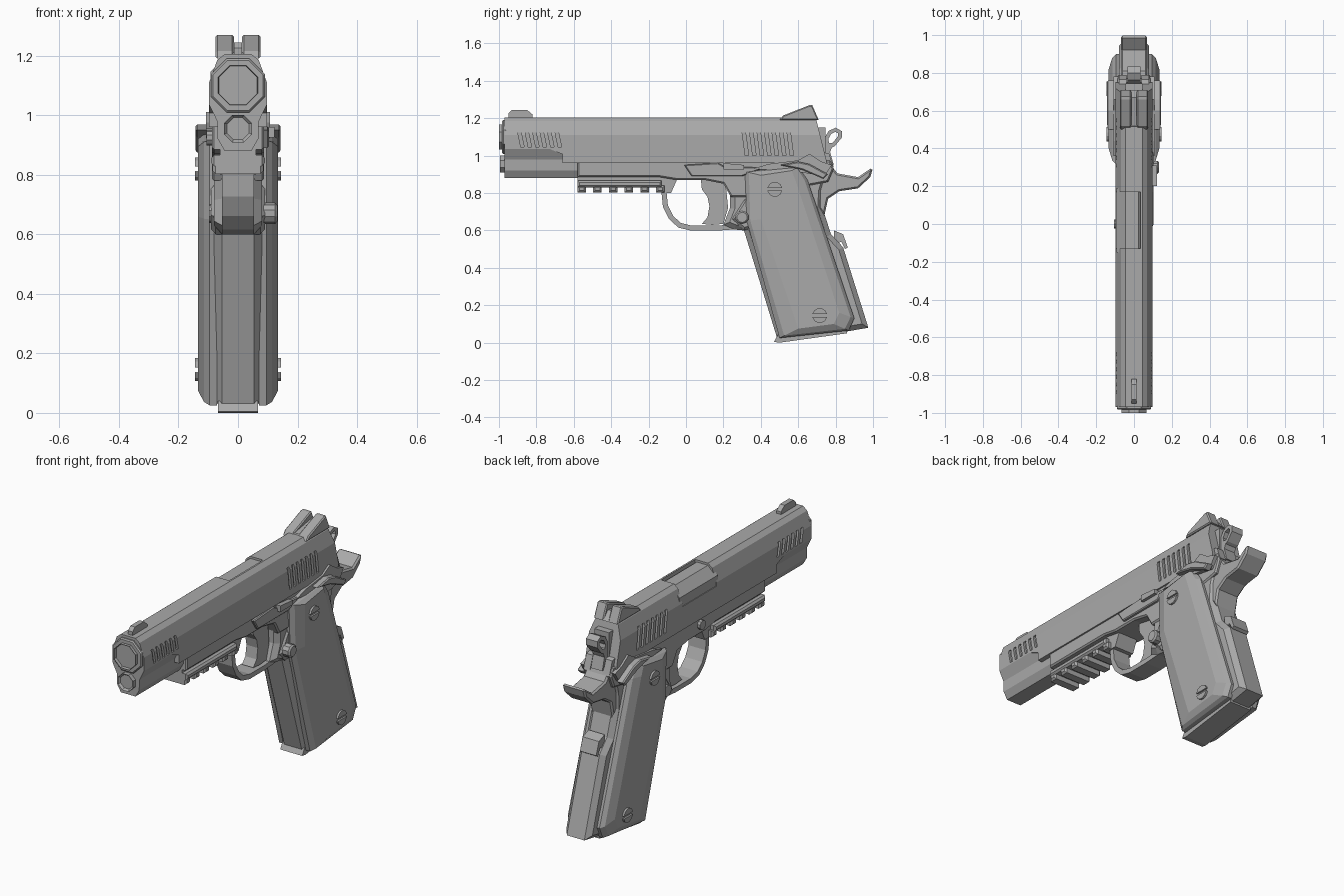
import bpy, bmesh, math
from mathutils import Vector

cube = bpy.data.objects.get("Cube")
if cube:
    bpy.data.objects.remove(cube)

metal = bpy.data.materials.new("plain_grey")
metal.use_nodes = True
GREY = (0.4, 0.4, 0.4, 1)
metal.diffuse_color = GREY
metal.node_tree.nodes["Principled BSDF"].inputs["Base Color"].default_value = GREY


def finish(name, bm, mirror=False):
    bmesh.ops.recalc_face_normals(bm, faces=bm.faces)
    mesh = bpy.data.meshes.new(name)
    bm.to_mesh(mesh)
    bm.free()
    mesh.materials.append(metal)
    ob = bpy.data.objects.new(name, mesh)
    bpy.context.collection.objects.link(ob)
    if mirror:
        ob.modifiers.new("Mirror", 'MIRROR').use_mirror_merge = False
    return ob


def place(p, d, axis):
    return (d, p[0], p[1]) if axis == 'X' else (p[0], d, p[1])


def add_loft(bm, rings, axis='X'):
    """Join matching outlines at successive depths, closing both ends."""
    loops = [[bm.verts.new(place(p, d, axis)) for p in pts] for pts, d in rings]
    n = len(loops[0])
    for a, b in zip(loops, loops[1:]):
        for i in range(n):
            j = (i + 1) % n
            bm.faces.new((a[i], a[j], b[j], b[i]))
    return bm.faces.new(loops[0]), bm.faces.new(loops[-1])


def prism(name, pts, a, b, axis='X', chamfer=0, mirror=False, recess=None):
    bm = bmesh.new()
    caps = add_loft(bm, [(pts, a), (pts, b)], axis)
    bmesh.ops.recalc_face_normals(bm, faces=bm.faces)
    if chamfer:
        edges = list({e for f in caps for e in f.edges})
        bmesh.ops.bevel(bm, geom=edges, offset=chamfer, segments=1,
                        affect='EDGES', clamp_overlap=True)
    if recess:
        rim, depth = recess
        bmesh.ops.inset_individual(bm, faces=[caps[0]], thickness=rim)
        bmesh.ops.translate(bm, verts=caps[0].verts,
                            vec=Vector(place((0, 0), depth, axis)))
    return finish(name, bm, mirror)


def ngon(c, r, n=8, rz=None):
    return [(c[0] + r * math.cos(math.tau * (i + .5) / n),
             c[1] + (rz or r) * math.sin(math.tau * (i + .5) / n)) for i in range(n)]


def box(a, b, c, d):
    return [(a, c), (b, c), (b, d), (a, d)]


def sym(half):
    return half + [(-x, z) for x, z in reversed(half)]


def band(name, path, thick, half, closed=False):
    """Flat strip following a path in the side plane."""
    bm = bmesh.new()
    rows = [[bm.verts.new((x, *p)) for x in (-half, half)] for p in path]
    if closed:
        rows.append(rows[0])
    for a, b in zip(rows, rows[1:]):
        bm.faces.new((a[0], a[1], b[1], b[0]))
    ob = finish(name, bm)
    mod = ob.modifiers.new("Thickness", 'SOLIDIFY')
    mod.thickness, mod.offset, mod.use_even_offset = thick, 0, True


def cut(ob, cutter):
    cutter.hide_render = True
    mod = ob.modifiers.new("Cut", 'BOOLEAN')
    mod.operation, mod.solver, mod.object = 'DIFFERENCE', 'EXACT', cutter
    bpy.context.view_layer.objects.active = ob
    bpy.ops.object.modifier_apply(modifier=mod.name)
    bpy.data.objects.remove(cutter)


# Slide: full-width body and a front with tucked-in lower housing
crown = [(.045, 1.205), (.07, 1.185), (.097, 1.11)]
slide = prism("slide", sym(crown + [(.097, .96)]), -.66, .75, 'Y')
nose = prism("slide_nose", sym(crown + [(.097, 1.035), (.07, .98), (.068, .92), (.045, .88)]),
             -.97, -.58, 'Y')
prism("slide_cheek", [(-.74, 1.04), (-.58, .975), (-.58, 1.04)], -.097, .097)

# Gripping grooves on both sides, slanted slightly
for ob, start, count in ((slide, .30, 7), (nose, -.90, 6)):
    bm = bmesh.new()
    for i in range(count):
        y = start + i * .04
        slot = [(y, 1.125), (y + .018, 1.125), (y + .035, 1.0), (y + .017, 1.0)]
        if ob == nose:
            slot = [(p, max(z, 1.045)) for p, z in slot]
        for s in (-1, 1):
            add_loft(bm, [(slot, s * .084), (slot, s * .2)])
    cut(ob, finish("groove_cutter", bm))

# Ejection opening with barrel inside, and slanted slide rear
port = [(-.13, 1.09), (.17, 1.09), (.17, 1.3), (-.13, 1.3)]
cut(slide, prism("port_cutter", port, -.2, .035))
cut(slide, prism("rear_cutter", [(.69, 1.22), (.8, 1.22), (.8, .9), (.77, .9)], -.2, .2))
prism("barrel_hood", ngon((-.01, 1.11), .09, 8, .09), -.15, .19, 'Y')
prism("firing_plate", box(-.045, .045, .97, 1.15), .70, .745, 'Y')

# Muzzle
prism("bushing_flange", ngon((0, 1.1), .098), -.983, -.96, 'Y', .006)
prism("barrel_muzzle", ngon((0, 1.1), .072), -1, -.96, 'Y', recess=(.02, .15))
prism("spring_plug", ngon((0, .955), .05), -.995, -.96, 'Y', recess=(.01, .012))

# Sights
prism("front_sight_base", [(-.95, 1.2), (-.95, 1.225), (-.93, 1.245), (-.85, 1.245),
                           (-.82, 1.22), (-.82, 1.2)], -.014, .014)
prism("rear_sight_ear", [(.5, 1.19), (.52, 1.215), (.66, 1.27), (.675, 1.27), (.71, 1.19)],
      .014, .075, chamfer=.006, mirror=True)
prism("rear_sight_base", [(.5, 1.19), (.52, 1.21), (.67, 1.235), (.71, 1.19)], -.06, .06)

# Frame with accessory rail
prism("frame", [(-.58, .975), (-.58, .885), (-.14, .885), (-.05, .87), (.1, .87), (.2, .85),
                (.24, .78), (.34, .78), (.76, .86), (.79, .93), (.77, .975)],
      -.088, .088, chamfer=.008)
prism("rail", [(-.58, .9), (-.58, .835), (-.15, .835), (-.13, .80), (-.08, .80), (-.04, .89)],
      -.06, .06)
prism("rail_lip", box(-.58, -.13, .83, .866), -.09, .09, chamfer=.01)
for i in range(6):
    y = -.58 + i * .084
    prism("rail_tooth", box(y, y + .045, .803, .84), -.085, .085, chamfer=.01)

# Trigger and its guard
band("trigger_guard", [(-.1, .87), (-.117, .80), (-.11, .73), (-.08, .67), (-.035, .628),
                       (.03, .612), (.16, .612), (.27, .62)], .027, .053)
prism("trigger", [(.08, .87), (.085, .82), (.115, .78), (.125, .73), (.115, .67), (.085, .635),
                  (.14, .63), (.2, .635), (.225, .72), (.21, .87)], -.035, .035)

# Grip core and magazine floor
prism("grip_core", [(.2, .88), (.235, .8), (.235, .72), (.2, .63), (.26, .605), (.31, .6),
                    (.49, .015), (.86, .06), (.975, .08), (.84, .51), (.775, .58),
                    (.73, .72), (.735, .81), (.77, .93), (.4, .93)], -.08, .08, chamfer=.026)
prism("magazine_floor", [(.47, .004), (.5, 0), (.86, .05), (.86, .075), (.49, .04)], -.068, .068)
prism("back_strap", [(.79, .52), (.83, .54), (.85, .50), (.865, .51), (.84, .58), (.79, .60)],
      -.05, .05)

# Grip panels with wide side chamfers
rim = [(.315, .915), (.6, .94), (.65, .87), (.9, .13), (.87, .065), (.5, .025), (.325, .65)]
face = [(.40, .895), (.565, .92), (.585, .87), (.82, .16), (.79, .10), (.60, .075), (.40, .66)]
mid = [(a[0] * .75 + b[0] * .25, a[1] * .75 + b[1] * .25) for a, b in zip(rim, face)]
bm = bmesh.new()
add_loft(bm, [(rim, .07), (rim, .095), (mid, .115), (face, .134)])
finish("grip_panel", bm, True)

# Slotted screws and side buttons
for c in ((.475, .82), (.715, .145)):
    screw = prism("grip_screw", ngon(c, .04, 12), .10, .145)
    cut(screw, prism("slot_cutter", box(c[0] - .06, c[0] + .06, c[1] - .007, c[1] + .007), .135, .2))
    screw.modifiers.new("Mirror", 'MIRROR')
prism("magazine_button", ngon((.3, .67), .036, 10), .05, .132, chamfer=.008)
prism("magazine_button_far_end", ngon((.3, .67), .032, 10), -.098, -.05)
prism("button_shoulder", [(.24, .66), (.31, .6), (.38, .62), (.4, .76), (.31, .77)],
      -.09, .09, chamfer=.015)
prism("stop_pin_end", ngon((0, .925), .026, 10), -.105, -.08)

# Slide stop
prism("slide_stop", [(-.01, .95), (.17, .962), (.2, .945), (.42, .935), (.3, .89), (.03, .89)],
      .08, .104, chamfer=.005)
prism("slide_stop_pad", [(.2, .925), (.31, .925), (.31, .95), (.2, .96)], .095, .122)

# Thumb safeties on both sides
prism("safety_plate", [(.36, .93), (.44, .955), (.6, .975), (.66, 1.01), (.72, .97), (.78, .95),
                       (.74, .89), (.62, .91)], .08, .108, mirror=True)
prism("safety_paddle", [(.5, .95), (.6, .968), (.66, .955), (.76, .90), (.735, .875), (.62, .925)],
      .10, .143, chamfer=.006, mirror=True)

# Beavertail
prism("beavertail", [(.71, .96), (.77, .955), (.81, .905), (.92, .885), (.985, .93), (.997, .925),
                     (.985, .885), (.92, .825), (.82, .81), (.76, .77), (.74, .68), (.71, .72)],
      -.07, .07, chamfer=.018)

# Ring hammer
band("hammer_ring", [(.76, 1.045), (.75, 1.09), (.77, 1.125), (.80, 1.138), (.823, 1.125),
                     (.823, 1.1), (.79, 1.06)], .02, .035, True)
prism("hammer_stem", [(.68, .95), (.70, 1.05), (.75, 1.07), (.79, 1.065), (.77, 1.02), (.79, .95)],
      -.035, .035)
prism("hammer_wall", [(.70, .94), (.73, 1.02), (.765, 1.01), (.79, .94)], .04, .08, mirror=True)
